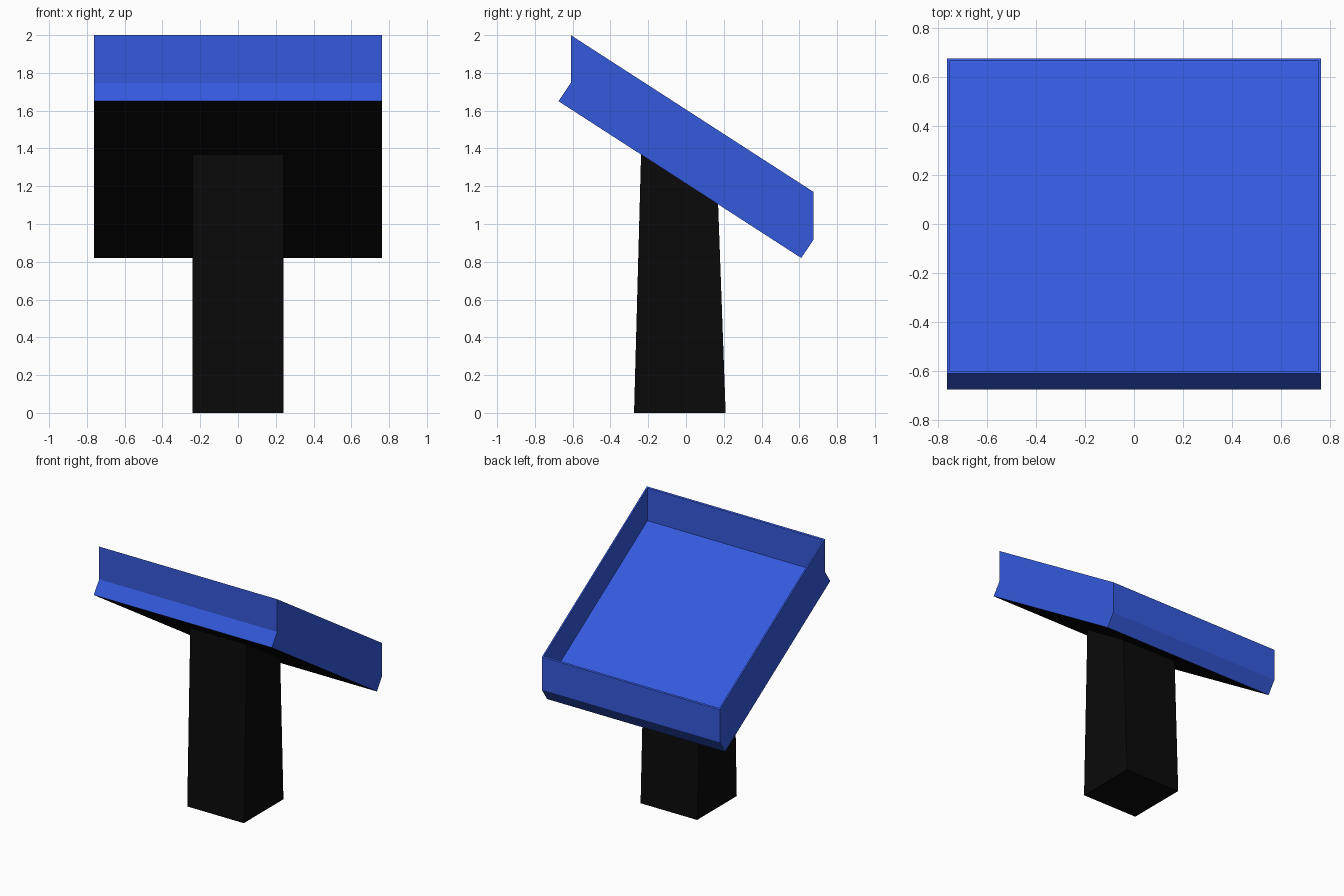
import bpy, bmesh

if "Cube" in bpy.data.objects:
    bpy.data.objects.remove(bpy.data.objects["Cube"])


def material(name, color):
    m = bpy.data.materials.new(name)
    m.diffuse_color = color
    m.use_nodes = True
    m.node_tree.nodes["Principled BSDF"].inputs["Base Color"].default_value = m.diffuse_color
    return m


blue = material("blue", (0.035, 0.10, 0.72, 1))
black = material("black", (0.003, 0.003, 0.003, 1))


def extrude_profile(bm, profile, half_width):
    """Sweep a (y, z) outline along x, centred on x = 0."""
    face = bm.faces.new([bm.verts.new((-half_width, y, z)) for y, z in profile])
    out = bmesh.ops.extrude_face_region(bm, geom=[face], use_keep_orig=True)
    new = [g for g in out["geom"] if isinstance(g, bmesh.types.BMVert)]
    bmesh.ops.translate(bm, verts=new, vec=(2 * half_width, 0, 0))
    bmesh.ops.recalc_face_normals(bm, faces=bm.faces[:])
    bm.normal_update()


def finish(bm, name, materials):
    mesh = bpy.data.meshes.new(name)
    bm.to_mesh(mesh)
    bm.free()
    for m in materials:
        mesh.materials.append(m)
    obj = bpy.data.objects.new(name, mesh)
    bpy.context.collection.objects.link(obj)
    return obj


# Tilted tray: slanted slab with upright rim walls
bm = bmesh.new()
extrude_profile(bm, [(-0.61, 2.0), (-0.61, 1.747), (-0.675, 1.65),
                     (0.61, 0.82), (0.675, 0.917), (0.675, 1.17)], 0.762)
top = max(bm.faces, key=lambda f: f.normal.z)
bottom = min(bm.faces, key=lambda f: f.normal.z)
bottom.material_index = 1  # black underside

# Hollow the tray down to its floor
bmesh.ops.inset_region(bm, faces=[top], thickness=0.016)
floor = bmesh.ops.extrude_discrete_faces(bm, faces=[top])["faces"][0]
bmesh.ops.translate(bm, verts=floor.verts[:], vec=(0, 0, -0.253))
bmesh.ops.recalc_face_normals(bm, faces=bm.faces[:])
finish(bm, "tilted_tray", [blue, black])

# Tapered post with a slanted top meeting the tray
bm = bmesh.new()
extrude_profile(bm, [(-0.275, 0), (0.21, 0), (0.17, 1.105), (-0.238, 1.368)], 0.242)
finish(bm, "post", [black])
